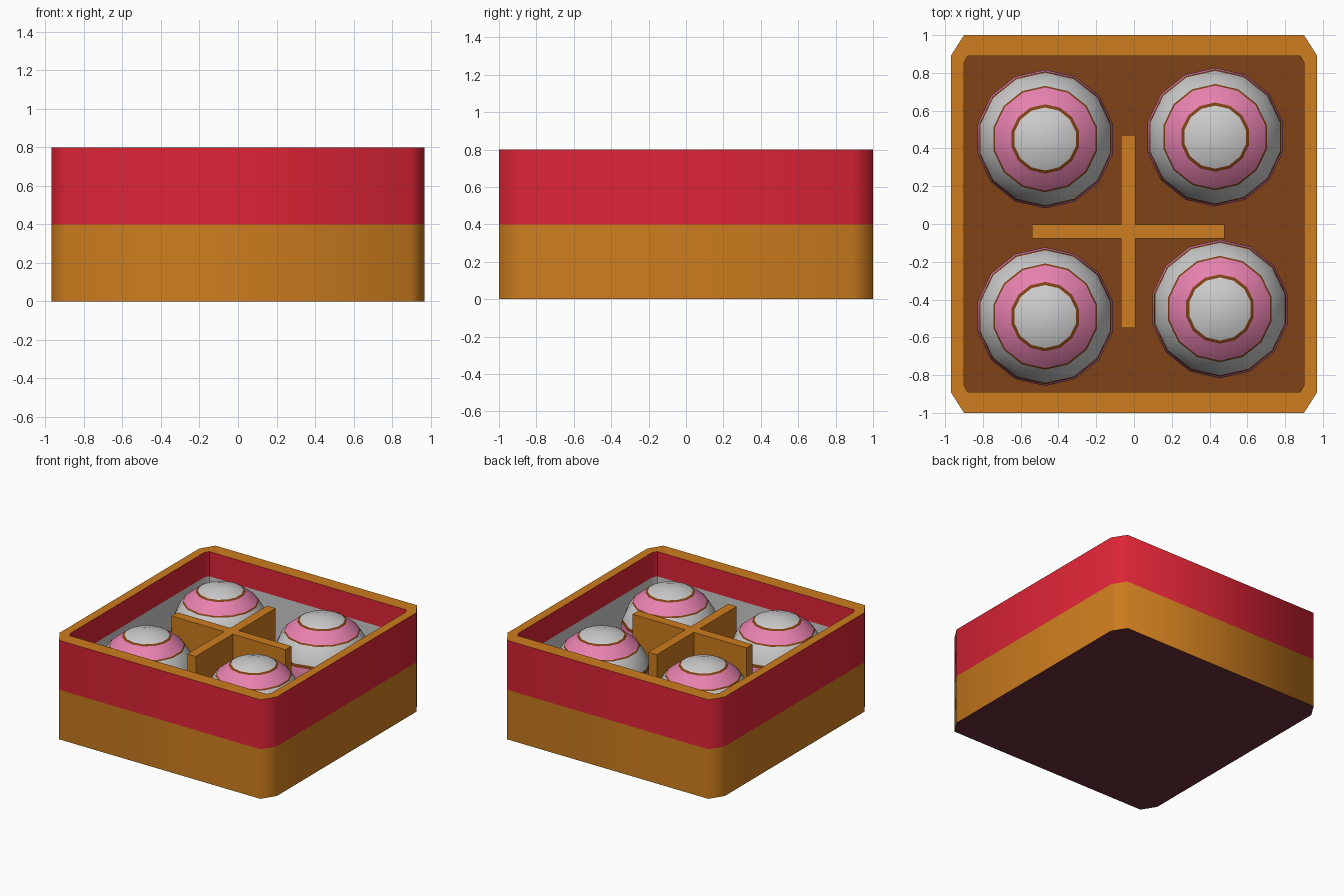
import bpy, bmesh
from math import sin, cos, pi, radians

if "Cube" in bpy.data.objects:
    bpy.data.objects.remove(bpy.data.objects["Cube"])


def material(name, r, g, b):
    m = bpy.data.materials.new(name)
    m.diffuse_color = (r, g, b, 1)
    m.use_nodes = True
    m.node_tree.nodes["Principled BSDF"].inputs["Base Color"].default_value = m.diffuse_color
    return m


orange = material("orange", 0.61, 0.205, 0.013)
red = material("red", 0.73, 0.018, 0.037)
pink = material("pink", 0.80, 0.22, 0.43)
brown = material("brown", 0.216, 0.054, 0.008)
plum = material("plum", 0.15, 0.028, 0.045)
grey = material("grey", 0.6, 0.6, 0.6)


def loft(name, loops, mats, angle, loc=(0, 0, 0)):
    """Skin stacked loops; mats = bottom cap, each strip, top cap."""
    bm = bmesh.new()
    rings = [[bm.verts.new(p) for p in loop] for loop in loops]
    slots = list(dict.fromkeys(mats))
    n = len(rings[0])
    faces = [(bm.faces.new(rings[0][::-1]), mats[0]),
             (bm.faces.new(rings[-1]), mats[-1])]
    for a, b, m in zip(rings, rings[1:], mats[1:-1]):
        for i in range(n):
            j = (i + 1) % n
            faces.append((bm.faces.new((a[i], a[j], b[j], b[i])), m))
    for f, m in faces:
        f.material_index = slots.index(m)
    mesh = bpy.data.meshes.new(name)
    bm.to_mesh(mesh)
    bm.free()
    for m in slots:
        mesh.materials.append(m)
    ob = bpy.data.objects.new(name, mesh)
    bpy.context.collection.objects.link(ob)
    ob.location = loc
    bpy.ops.object.select_all(action='DESELECT')
    ob.select_set(True)
    bpy.context.view_layer.objects.active = ob
    bpy.ops.object.shade_smooth_by_angle(angle=radians(angle))
    return ob


def chamfered(x, y, cx, cy, z):
    return [(x, cy - y, z), (x, y - cy, z), (x - cx, y, z), (cx - x, y, z),
            (-x, y - cy, z), (-x, cy - y, z), (cx - x, -y, z), (x - cx, -y, z)]


# Box: outer wall in two colours, rim, inner wall and sunken floor
outer = [chamfered(0.97, 1.0, 0.07, 0.11, z) for z in (0, 0.4, 0.8)]
inner = [chamfered(0.90, 0.89, 0.02, 0.035, z) for z in (0.8, 0.6, 0.07)]
loft("box", outer + inner, [plum, orange, red, orange, red, grey, brown], 60)

# Crossed divider as one plus-shaped prism
t, x0, x1, y0, y1 = 0.038, -0.51, 0.51, -0.51, 0.51
plus = [(x1, -t), (x1, t), (t, t), (t, y1), (-t, y1), (-t, t),
        (x0, t), (x0, -t), (-t, -t), (-t, y0), (t, y0), (t, -t)]
loft("divider", [[(x, y, z) for x, y in plus] for z in (0.07, 0.74)],
     [orange] * 3, 30, (-0.03, -0.04, 0))

# Striped balls: (polar angle from the bottom, colour of the strip above it)
R, SIDES = 0.367, 14
half = [(10, grey), (27, brown), (30, pink), (48, brown), (50, grey),
        (62, grey), (73, brown), (77, pink)]
bands = half + [(90, pink)]
for (a, _), (_, m) in zip(half[:0:-1], half[-2::-1]):
    bands.append((180 - a, m))
bands += [(170, grey)]


def ball_ring(deg):
    r, z = R * sin(radians(deg)), -R * cos(radians(deg))
    return [(r * cos(2 * pi * (i + 0.5) / SIDES),
             r * sin(2 * pi * (i + 0.5) / SIDES), z) for i in range(SIDES)]


for i, (x, y) in enumerate([(-0.47, 0.45), (0.43, 0.46), (-0.47, -0.49), (0.455, -0.45)]):
    loft(f"ball_{i + 1}", [ball_ring(a) for a, _ in bands],
         [grey] + [m for _, m in bands], 40, (x, y, 0.437))
